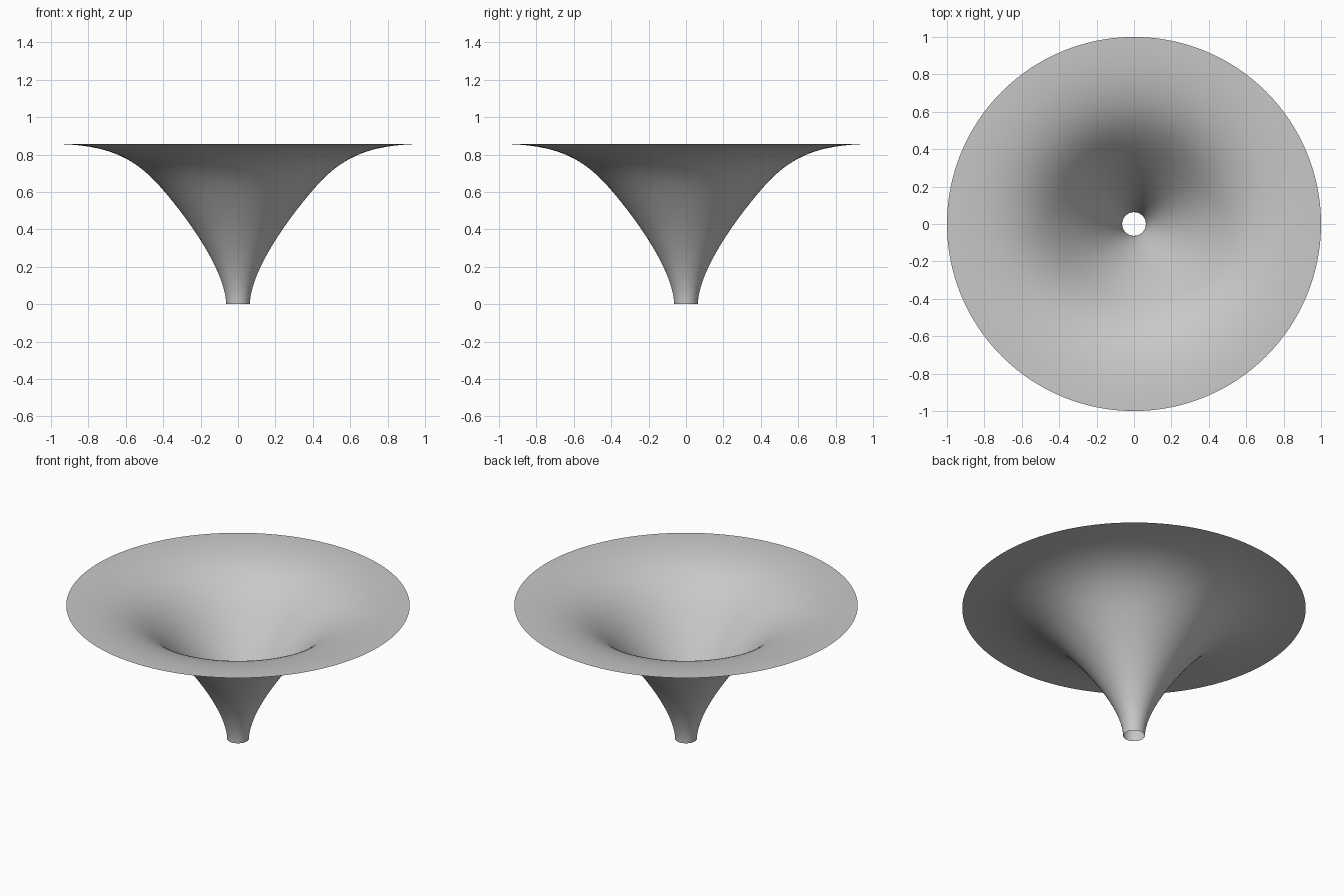
import bpy
import bmesh
from math import tau
from mathutils import Vector
from mathutils.geometry import interpolate_bezier

if "Cube" in bpy.data.objects:
    bpy.data.objects.remove(bpy.data.objects["Cube"])

# Plain grey finish
grey = bpy.data.materials.new("light grey")
grey.use_nodes = True
colour = (0.58, 0.58, 0.58, 1)
grey.diffuse_color = colour
grey.node_tree.nodes["Principled BSDF"].inputs["Base Color"].default_value = colour

# Flared profile: narrow throat, sloping wall, flat rim
throat = [(0.063, 0), (0.068, 0.16), (0.22, 0.385), (0.33, 0.525)]
flare = [(0.33, 0.525), (0.5, 0.74), (0.62, 0.857), (1, 0.857)]


def sample(points, count):
    return interpolate_bezier(*[Vector((r, 0, z)) for r, z in points], count)


profile = sample(throat, 24) + sample(flare, 24)[1:]

# Revolve the profile into an open, single-walled funnel
bm = bmesh.new()
verts = [bm.verts.new(p) for p in profile]
edges = [bm.edges.new(pair) for pair in zip(verts, verts[1:])]
bmesh.ops.spin(bm, geom=verts + edges, cent=(0, 0, 0), axis=(0, 0, 1),
               angle=tau, steps=128, use_merge=True)
bmesh.ops.remove_doubles(bm, verts=bm.verts, dist=0.0001)
bmesh.ops.recalc_face_normals(bm, faces=bm.faces)

# Normals face up into the bowl
if sum(f.normal.z for f in bm.faces) < 0:
    bmesh.ops.reverse_faces(bm, faces=bm.faces)
for face in bm.faces:
    face.smooth = True

mesh = bpy.data.meshes.new("funnel")
bm.to_mesh(mesh)
bm.free()
mesh.materials.append(grey)
funnel = bpy.data.objects.new("funnel", mesh)
bpy.context.collection.objects.link(funnel)
